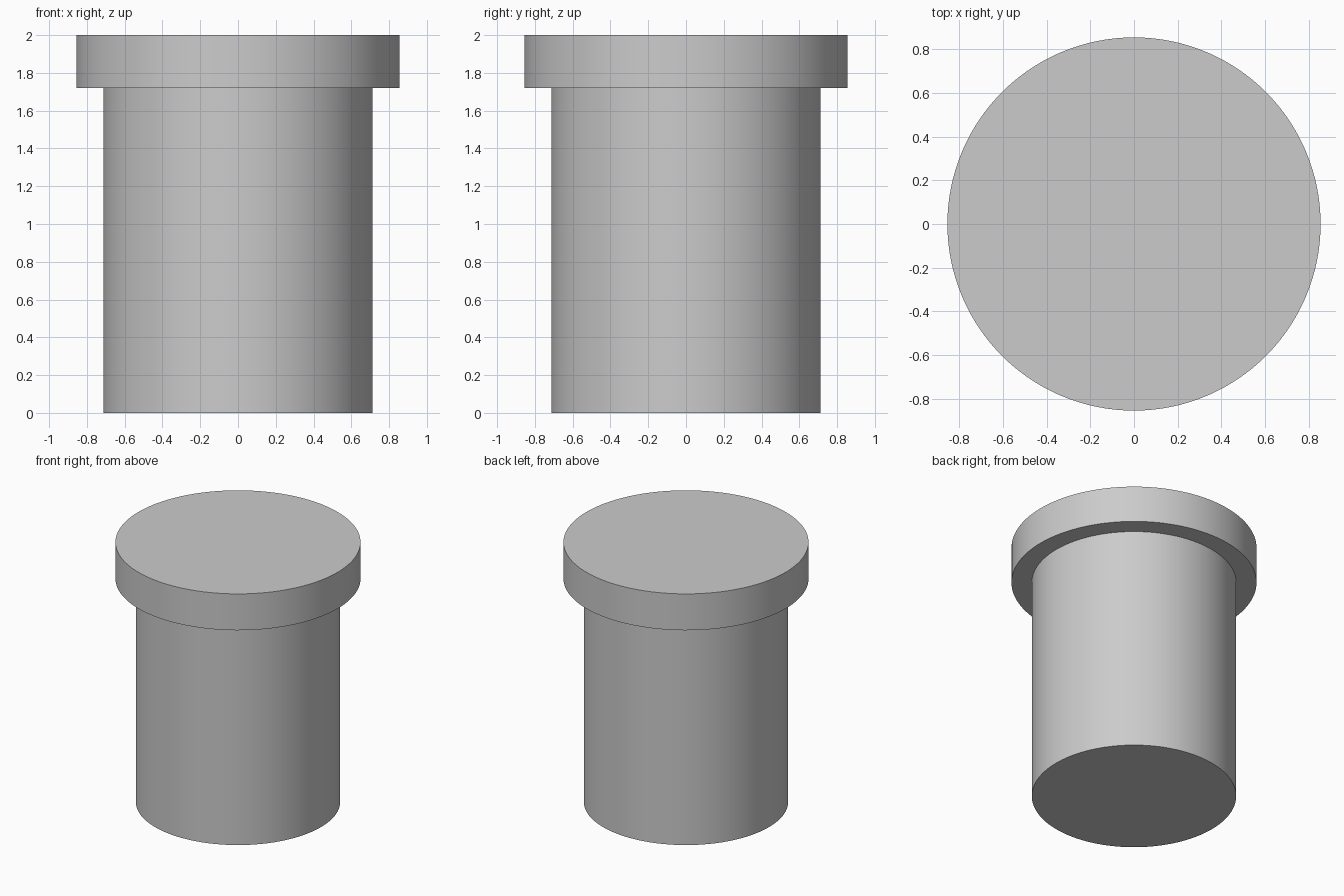
import bpy, bmesh, math

if "Cube" in bpy.data.objects:
    bpy.data.objects.remove(bpy.data.objects["Cube"])

SEGMENTS = 128
# (radius, height) outline of the headed plug, from bottom to top
PROFILE = [(0.713, 0.0), (0.713, 1.72), (0.855, 1.72), (0.855, 2.0)]


def lathe(name, profile, segments):
    """Revolve an outline about z and cap both ends."""
    bm = bmesh.new()
    rings = []
    for r, z in profile:
        rings.append([bm.verts.new((r * math.cos(2 * math.pi * i / segments),
                                    r * math.sin(2 * math.pi * i / segments), z))
                      for i in range(segments)])
    for low, high in zip(rings, rings[1:]):
        for i in range(segments):
            j = (i + 1) % segments
            bm.faces.new((low[i], low[j], high[j], high[i]))
    bm.faces.new(rings[0][::-1])
    bm.faces.new(rings[-1])
    mesh = bpy.data.meshes.new(name)
    bm.to_mesh(mesh)
    bm.free()
    obj = bpy.data.objects.new(name, mesh)
    bpy.context.collection.objects.link(obj)
    return obj


# Cylindrical shaft with a wider flat head, as one solid
plug = lathe("headed_plug", PROFILE, SEGMENTS)
bpy.context.view_layer.objects.active = plug
plug.select_set(True)
bpy.ops.object.shade_smooth_by_angle(angle=math.radians(30))
